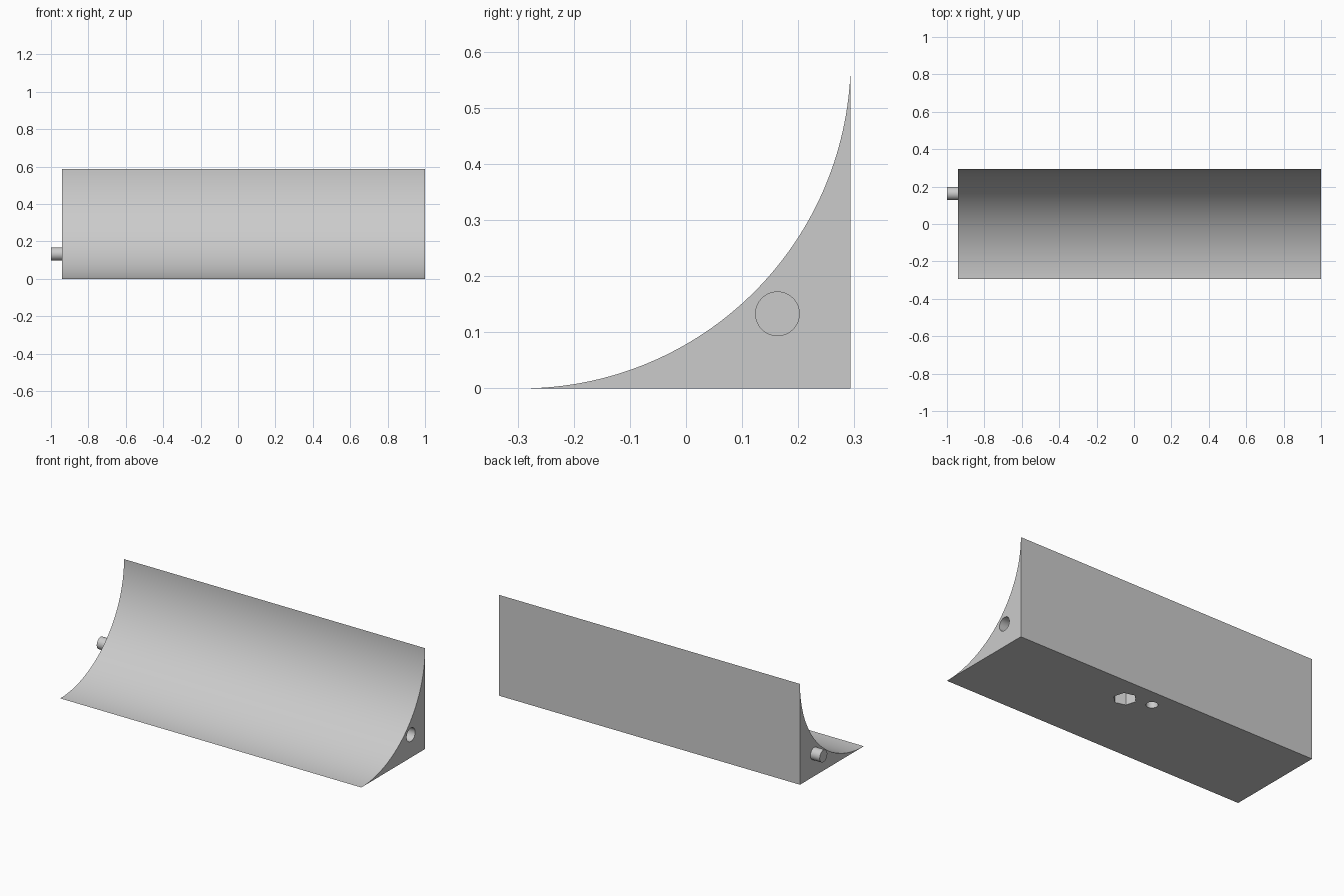
import bpy
import bmesh
import math

cube = bpy.data.objects.get("Cube")
if cube:
    bpy.data.objects.remove(cube, do_unlink=True)

LEFT_END, RIGHT_END = -0.94, 1.0
RADIUS = 0.587
HALF = RADIUS / 2
PIN_Y, PIN_Z = 0.163, 0.133

grey = bpy.data.materials.new("light grey")
grey.use_nodes = True
grey.diffuse_color = (0.6, 0.6, 0.6, 1)
grey.node_tree.nodes["Principled BSDF"].inputs["Base Color"].default_value = (0.6, 0.6, 0.6, 1)


def cylinder(name, radius, depth, location, rotation=(0, 0, 0), sides=48):
    bpy.ops.mesh.primitive_cylinder_add(vertices=sides, radius=radius, depth=depth,
                                        location=location, rotation=rotation)
    obj = bpy.context.object
    obj.name = name
    obj.data.materials.append(grey)
    return obj


def smooth(obj):
    bpy.ops.object.select_all(action="DESELECT")
    obj.select_set(True)
    bpy.context.view_layer.objects.active = obj
    bpy.ops.object.shade_smooth_by_angle(angle=math.radians(30))


# Cove strip: quarter-arc profile with a square back corner, extruded along x
bm = bmesh.new()
steps = 64
profile = [(HALF, 0)]
for i in range(steps + 1):
    a = math.pi / 2 * (1 - i / steps)
    profile.append((-HALF + RADIUS * math.cos(a), RADIUS - RADIUS * math.sin(a)))
face = bm.faces.new([bm.verts.new((LEFT_END, y, z)) for y, z in profile])
result = bmesh.ops.extrude_face_region(bm, geom=[face])
moved = [v for v in result["geom"] if isinstance(v, bmesh.types.BMVert)]
bmesh.ops.translate(bm, verts=moved, vec=(RIGHT_END - LEFT_END, 0, 0))
bmesh.ops.recalc_face_normals(bm, faces=bm.faces)
mesh = bpy.data.meshes.new("cove_strip")
bm.to_mesh(mesh)
bm.free()
mesh.materials.append(grey)
strip = bpy.data.objects.new("cove_strip", mesh)
bpy.context.collection.objects.link(strip)

# Socket in the end, hexagonal pocket and round hole in the underside
sideways = (0, math.pi / 2, 0)
cutters = [
    cylinder("socket_cutter", 0.039, 0.16, (RIGHT_END, PIN_Y, PIN_Z), sideways),
    cylinder("hex_pocket_cutter", 0.062, 0.2, (0.185, 0.148, 0),
             (0, 0, math.radians(15)), 6),
    cylinder("round_hole_cutter", 0.031, 0.24, (0.04, 0.19, 0)),
]
bpy.ops.object.select_all(action="DESELECT")
bpy.context.view_layer.objects.active = strip
strip.select_set(True)
for cutter in cutters:
    mod = strip.modifiers.new(cutter.name, "BOOLEAN")
    mod.operation = "DIFFERENCE"
    mod.solver = "EXACT"
    mod.object = cutter
    bpy.ops.object.modifier_apply(modifier=mod.name)
for cutter in cutters:
    bpy.data.objects.remove(cutter, do_unlink=True)
smooth(strip)

# Joining pin on the other end
pin = cylinder("joining_pin", 0.035, 0.06, (LEFT_END - 0.03, PIN_Y, PIN_Z), sideways)
smooth(pin)
